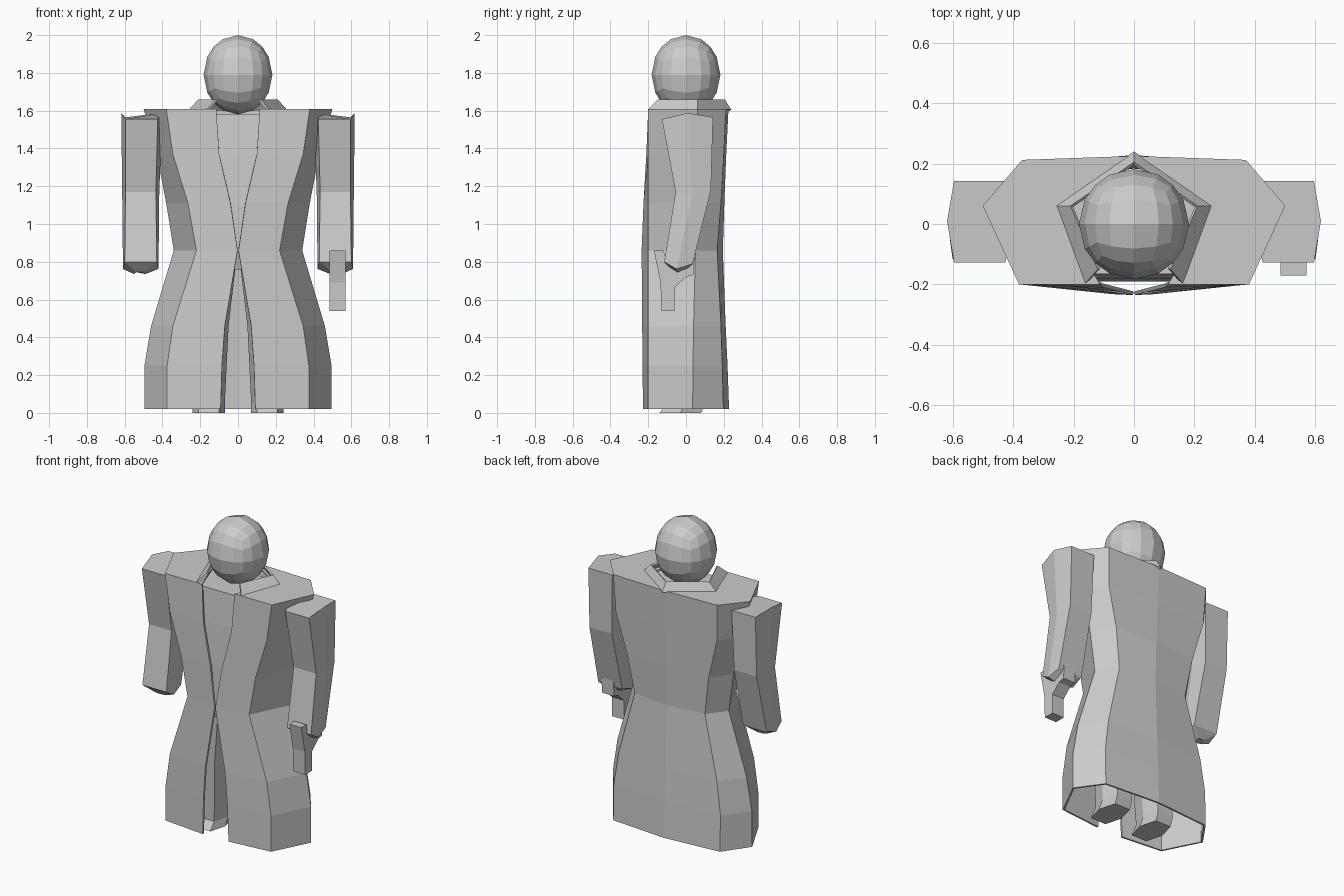
import bpy, bmesh

if "Cube" in bpy.data.objects:
    bpy.data.objects.remove(bpy.data.objects["Cube"])

grey = bpy.data.materials.new("plain_grey")
grey.diffuse_color = (0.6, 0.6, 0.6, 1)
grey.use_nodes = True
grey.node_tree.nodes["Principled BSDF"].inputs["Base Color"].default_value = grey.diffuse_color


def finish(name, bm):
    me = bpy.data.meshes.new(name)
    bm.to_mesh(me)
    bm.free()
    me.materials.append(grey)
    ob = bpy.data.objects.new(name, me)
    bpy.context.collection.objects.link(ob)
    return ob


def loft(name, rings, closed=True, thick=0):
    """Skin a list of equal-length point rings; closed lofts get end caps."""
    bm = bmesh.new()
    vs = [[bm.verts.new(p) for p in r] for r in rings]
    n = len(rings[0])
    for a, b in zip(vs, vs[1:]):
        for j in range(n if closed else n - 1):
            k = (j + 1) % n
            bm.faces.new((a[j], a[k], b[k], b[j]))
    if closed:
        bm.faces.new(vs[0])
        bm.faces.new(vs[-1])
        bmesh.ops.recalc_face_normals(bm, faces=bm.faces)
    ob = finish(name, bm)
    if thick:
        m = ob.modifiers.new("thickness", 'SOLIDIFY')
        m.thickness, m.offset = thick, -1
    return ob


def both_sides(half, z):
    """Half outline from front edge to back centre -> full open outline."""
    left = [(-x, y, z) for x, y in half]
    return left + [(x, y, z) for x, y in reversed(half[:-1])]


def hexagon(cx, w, flat, front, mid, back, side=1):
    """Six-sided ring; front, mid and back are (y, z) pairs."""
    pts = [(w, mid), (flat, back), (-flat, back), (-w, mid), (-flat, front), (flat, front)]
    return [(side * (cx + dx), y, z) for dx, (y, z) in pts]


# Long open coat: z, front edge (x, y), front corner x, side (x, y), back corner (x, y), back centre y
coat = [both_sides([(.115, -.195), (.13, -.17), (.21, .06), (.105, .135), (0, .2)], 1.61)]
for z, ex, ey, fx, sx, sy, bx, by, cy in [
        (1.61, .115, -.2, .38, .5, .06, .37, .212, .225),
        (1.37, .10, -.21, .345, .43, .06, .36, .2, .213),
        (1.11, .04, -.225, .265, .38, .055, .29, .185, .203),
        (.86, .003, -.235, .22, .34, .05, .25, .165, .195),
        (.46, .07, -.232, .345, .46, .04, .35, .185, .21),
        (.25, .085, -.23, .375, .495, .037, .38, .192, .22),
        (.02, .092, -.228, .375, .495, .035, .38, .198, .228)]:
    coat.append(both_sides([(ex, ey), (fx, -.2), (sx, sy), (bx, by), (0, cy)], z))
loft("coat", coat, closed=False, thick=.012)

# Collar leaning in towards the neck
loft("collar", [
    both_sides([(.12, -.15), (.21, .06), (0, .205)], 1.66),
    both_sides([(.165, -.2), (.26, .06), (0, .24)], 1.605)], closed=False, thick=.012)

# Body seen through the coat opening
torso = []
for z, w, f, b in [(1.58, .3, -.165, .14), (1.37, .3, -.18, .15), (1.11, .24, -.19, .14),
                   (.86, .2, -.19, .12), (.76, .2, -.16, .11)]:
    torso.append(hexagon(0, w, w * .7, (f, z), (0, z), (b, z)))
loft("torso", torso)

# Head: cube rounded to a ball, slightly tall
bm = bmesh.new()
bmesh.ops.create_cube(bm, size=2)
bmesh.ops.subdivide_edges(bm, edges=bm.edges[:], cuts=3, use_grid_fill=True)
for v in bm.verts:
    v.co.normalize()
    v.co = (v.co.x * .182, v.co.y * .182, v.co.z * .21 + 1.79)
finish("head", bm)

for side, tag in ((1, "right"), (-1, "left")):
    # Sleeve bent at the elbow, closing to a blunt end
    loft("arm_" + tag, [
        hexagon(.51, .108, .085, (-.128, 1.555), (.01, 1.588), (.143, 1.565), side),
        hexagon(.515, .098, .08, (-.055, 1.17), (.03, 1.15), (.132, 1.18), side),
        hexagon(.515, .094, .085, (-.115, .8), (-.05, .762), (.035, .79), side),
        hexagon(.52, .03, .02, (-.06, .745), (-.04, .735), (-.01, .745), side)])
    # Leg and foot
    loft("leg_" + tag, [hexagon(cx, w, w * .65, (f, z), ((f + b) / 2, z), (b, z), side)
                        for z, cx, w, f, b in [(.84, .105, .1, -.14, .1), (.46, .14, .09, -.12, .09),
                                               (.05, .155, .085, -.1, .1), (0.0, .155, .085, -.14, .08)]])

# Hand weapon pointing down, cut from one side profile
profile = [(-.17, .86), (-.135, .69), (-.13, .54), (-.062, .54), (-.06, .665), (0, .72),
           (.04, .73), (.045, .83), (-.03, .82), (-.09, .78), (-.12, .86)]
loft("pistol", [[(x, y, z) for y, z in profile] for x in (.485, .57)])
